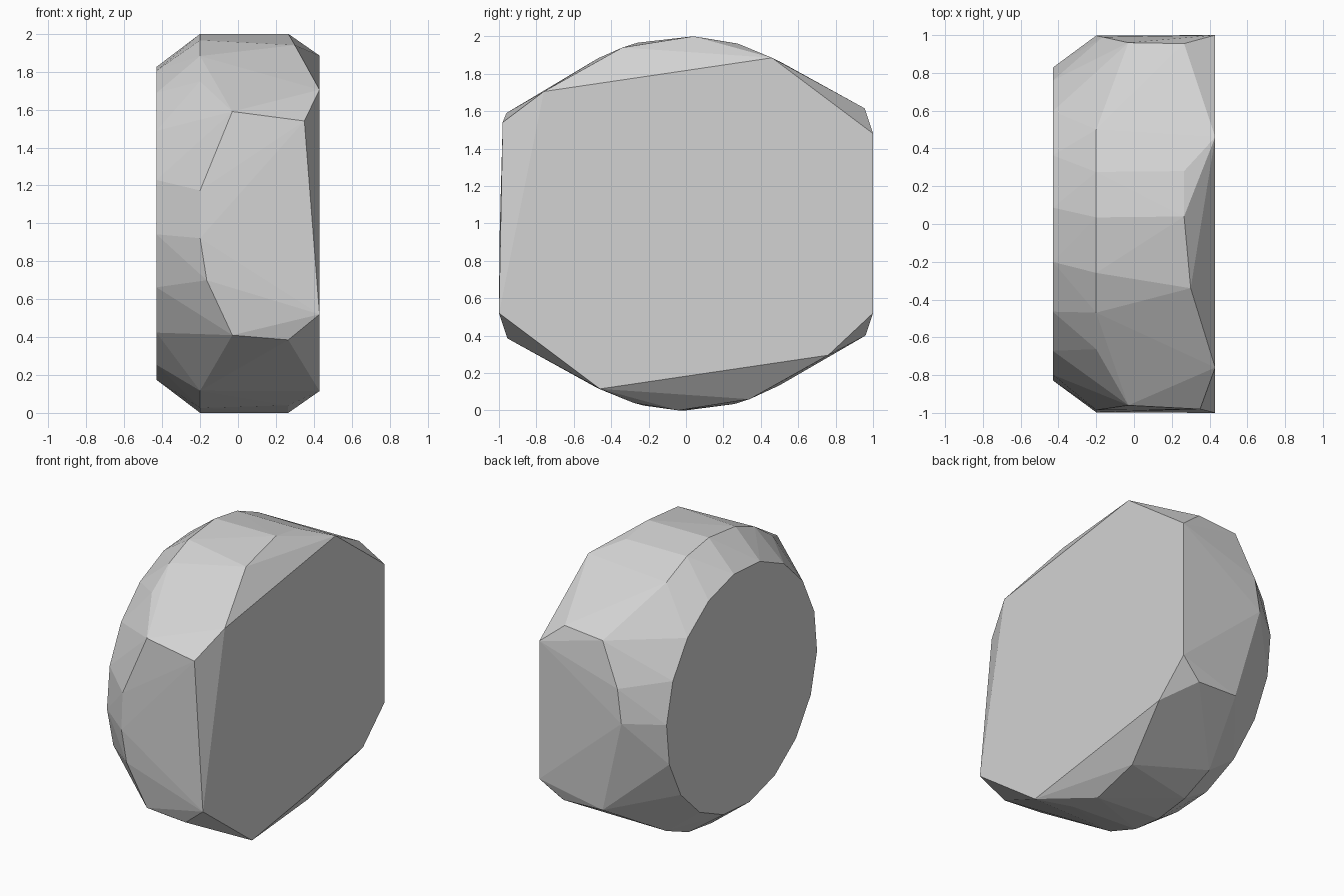
import bpy
import bmesh
from math import sin, cos, radians

default_cube = bpy.data.objects.get("Cube")
if default_cube:
    bpy.data.objects.remove(default_cube, do_unlink=True)


def plain_material(name, value):
    material = bpy.data.materials.new(name)
    material.use_nodes = True
    colour = (value, value, value, 1)
    material.diffuse_color = colour
    material.node_tree.nodes["Principled BSDF"].inputs["Base Color"].default_value = colour
    return material


def ring(x, radius, angles):
    """Points around the x axis, with angles in degrees from the top towards the back."""
    return [(x, radius * sin(radians(a)), radius * cos(radians(a))) for a in angles]


def half_turned(points):
    """The points together with their copies turned half a turn about the x axis."""
    return points + [(x, -y, -z) for x, y, z in points]


FACE = 0.43        # half of the thickness
SHOULDER = -0.2    # where the round side is widest

# Round flat end and the wider ring behind it
points = ring(-FACE, 0.83, range(6, 366, 20))
points += ring(SHOULDER, 1, [2, 16, 30, 86, 150, 165, 180, 193, 208,
                             265.5, 280, 318.5, 332, 345])

# Corners of the large angular end
points += half_turned([(FACE, 0.46, 0.885), (FACE, -0.76, 0.705), (FACE, 1, 0.48)])
points += [(FACE, 1, -0.48), (0.35, -0.98, 0.54)]

# Rim corners next to the angular end
points += half_turned([(0.265, 0.04, 1), (0.265, 0.28, 0.96),
                       (0.3, -0.34, 0.94), (0.265, 0.955, 0.615)])
points.append((0.27, 0.96, -0.6))

# Corners framing the flat front and back patches
for side in (-1, 1):
    for level in (-1, 1):
        points.append((-0.03, side * 0.96, level * 0.59))
    points.append((-0.165, side * 0.99, -side * -0.3))

# Wrap the corners in one faceted shell
bm = bmesh.new()
for x, y, z in points:
    bm.verts.new((x, y, z + 1))
bmesh.ops.convex_hull(bm, input=bm.verts[:])
loose = [v for v in bm.verts if not v.link_faces]
bmesh.ops.delete(bm, geom=loose, context="VERTS")
bmesh.ops.dissolve_limit(bm, angle_limit=radians(0.5), verts=bm.verts[:], edges=bm.edges[:])
bmesh.ops.recalc_face_normals(bm, faces=bm.faces[:])

mesh = bpy.data.meshes.new("faceted_stone")
bm.to_mesh(mesh)
bm.free()
mesh.materials.append(plain_material("light grey", 0.65))
stone = bpy.data.objects.new("faceted_stone", mesh)
bpy.context.collection.objects.link(stone)
